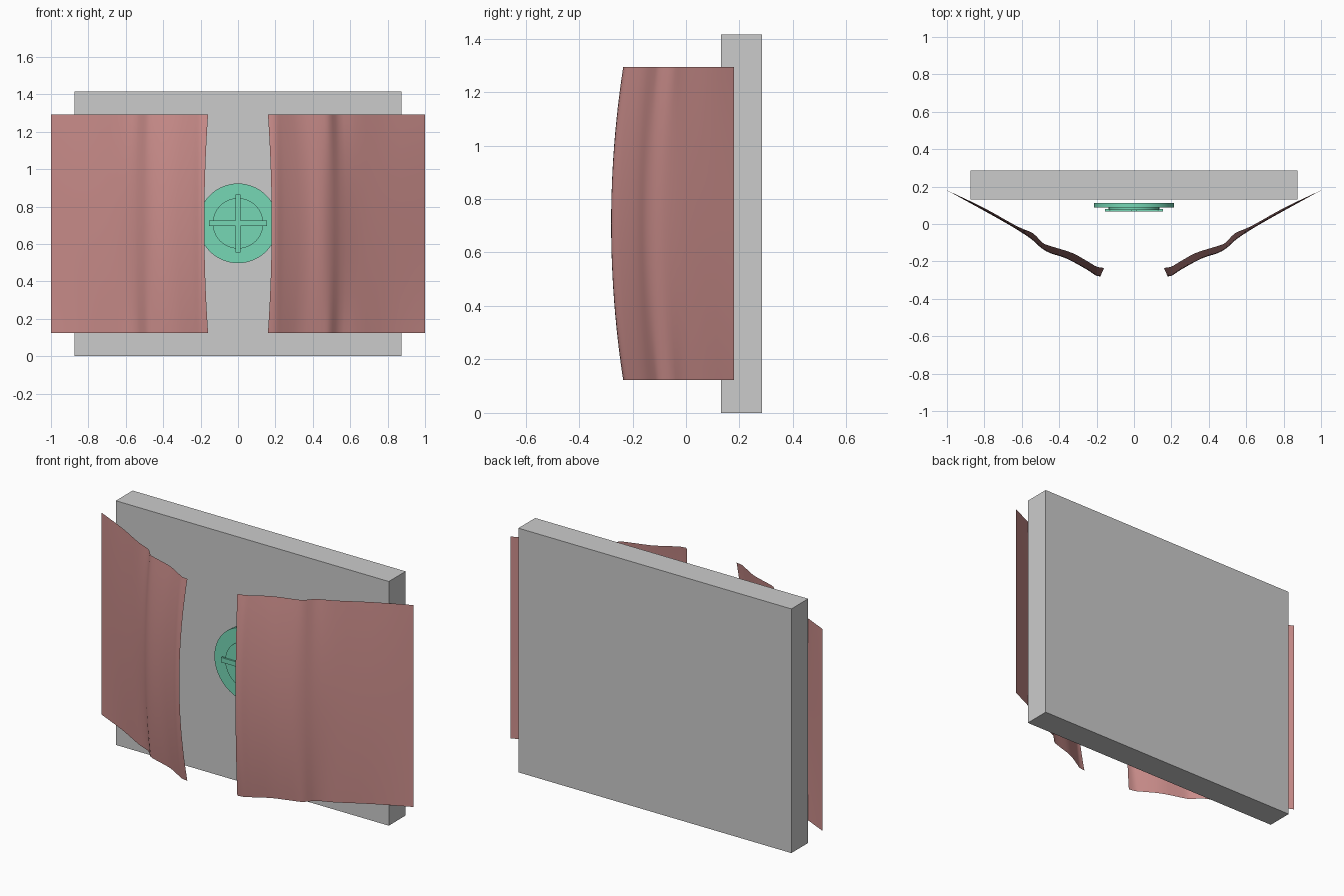
import bpy, bmesh, math

if "Cube" in bpy.data.objects:
    bpy.data.objects.remove(bpy.data.objects["Cube"])


def material(name, rgb):
    m = bpy.data.materials.new(name)
    m.diffuse_color = (*rgb, 1)
    m.use_nodes = True
    m.node_tree.nodes["Principled BSDF"].inputs["Base Color"].default_value = m.diffuse_color
    return m


cloth = material("rose", (0.60, 0.27, 0.26))
mint = material("mint", (0.18, 0.68, 0.46))


def box(name, size, loc, mat=None):
    bpy.ops.mesh.primitive_cube_add(size=1, location=loc)
    o = bpy.context.object
    o.name = name
    o.scale = size
    bpy.ops.object.transform_apply(location=False, rotation=False, scale=True)
    if mat:
        o.data.materials.append(mat)
    return o


def disc(name, radius, y0, y1):
    bpy.ops.mesh.primitive_cylinder_add(vertices=64, radius=radius, depth=y1 - y0,
                                        location=(0, (y0 + y1) / 2, 0.71),
                                        rotation=(math.pi / 2, 0, 0))
    o = bpy.context.object
    o.name = name
    o.data.materials.append(mint)
    bpy.ops.object.shade_smooth_by_angle()


def spline(pts, sub=3):
    # Catmull-Rom through the profile points
    p = [pts[0]] + pts + [pts[-1]]
    out = []
    for i in range(1, len(p) - 2):
        for k in range(sub):
            t = k / sub
            out.append(tuple(0.5 * (2 * b + (c - a) * t + (2 * a - 5 * b + 4 * c - d) * t * t
                                    + (3 * b - a - 3 * c + d) * t ** 3)
                             for a, b, c, d in zip(p[i - 1], p[i], p[i + 1], p[i + 2])))
    return out + [pts[-1]]


# Curtain cross-sections (x, y) at the top/bottom edges and at mid height
EDGE = spline([(1, .18), (.8, .085), (.63, -.01), (.54, -.05), (.49, -.1), (.44, -.12),
               (.33, -.155), (.24, -.205), (.2, -.228), (.16, -.235)])
MID = spline([(1, .18), (.8, .07), (.65, -.015), (.55, -.08), (.5, -.125), (.45, -.155),
              (.36, -.185), (.25, -.245), (.205, -.275), (.18, -.28)])


def curtain(name, side):
    bm = bmesh.new()
    rows = []
    n = 24
    for i in range(n + 1):
        t = i / n
        w = 1 - (2 * t - 1) ** 2
        rows.append([bm.verts.new((side * (a[0] + (b[0] - a[0]) * w),
                                   a[1] + (b[1] - a[1]) * w, 0.123 + 1.17 * t))
                     for a, b in zip(EDGE, MID)])
    for r, s in zip(rows, rows[1:]):
        for j in range(len(r) - 1):
            q = [r[j], r[j + 1], s[j + 1], s[j]]
            f = bm.faces.new(q[::-1] if side > 0 else q)
            f.smooth = True
    me = bpy.data.meshes.new(name)
    bm.to_mesh(me)
    bm.free()
    me.materials.append(cloth)
    bpy.context.collection.objects.link(bpy.data.objects.new(name, me))


# Back slab
box("back_panel", (1.75, 0.154, 1.415), (0, 0.208, 0.7075))

# Two flaring curtain sheets
curtain("right_curtain", 1)
curtain("left_curtain", -1)

# Round emblem with stepped disc and cross bars
disc("outer_disc", 0.213, 0.088, 0.112)
disc("inner_disc", 0.135, 0.076, 0.09)
box("cross_bar_vertical", (0.028, 0.012, 0.31), (0, 0.072, 0.71), mint)
box("cross_bar_horizontal", (0.31, 0.012, 0.028), (0, 0.073, 0.71), mint)
